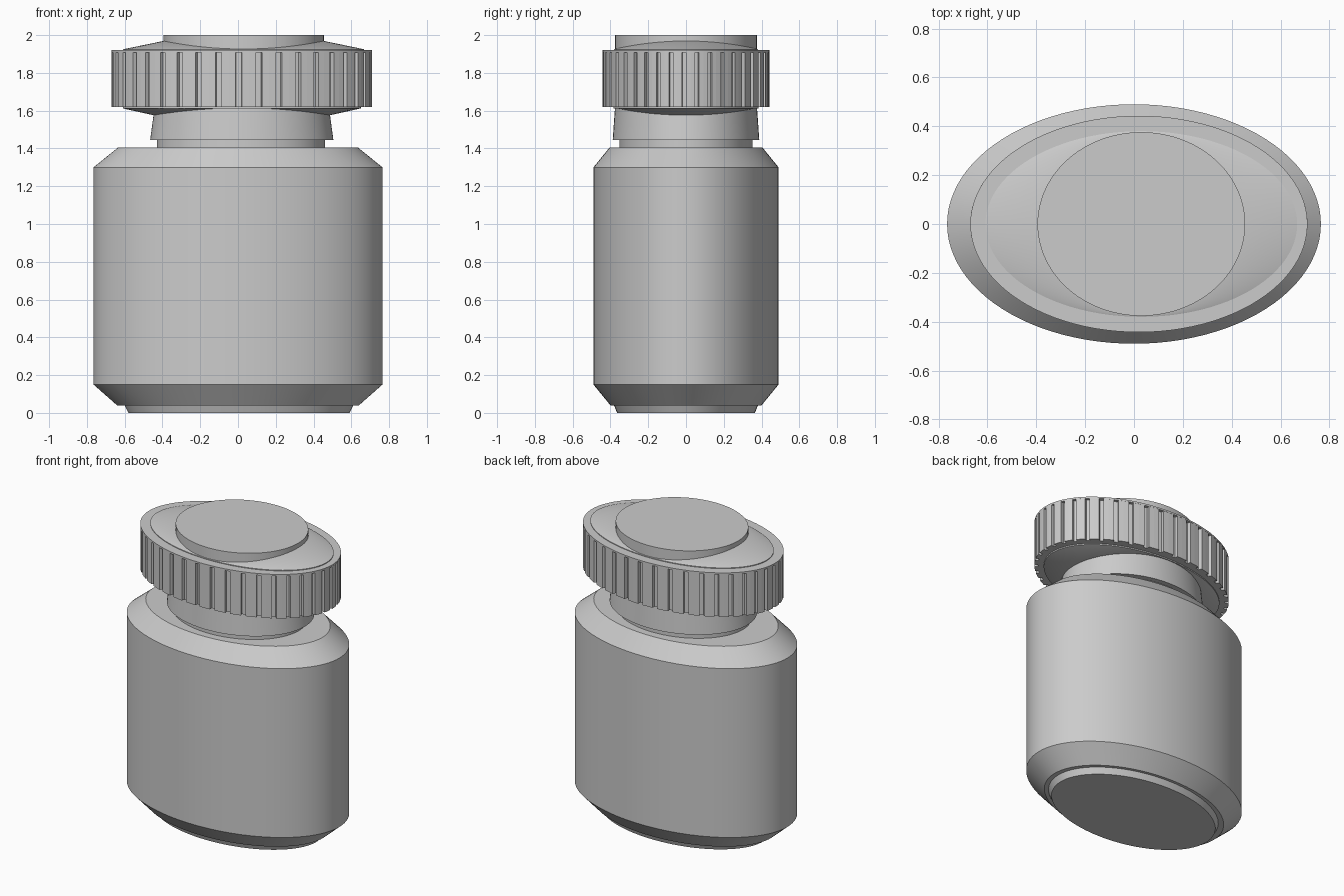
import bpy, bmesh
from math import sin, cos, pi, radians

if "Cube" in bpy.data.objects:
    bpy.data.objects.remove(bpy.data.objects["Cube"])

grey = bpy.data.materials.new("plain grey")
grey.diffuse_color = (0.6, 0.6, 0.6, 1)
grey.use_nodes = True
grey.node_tree.nodes["Principled BSDF"].inputs["Base Color"].default_value = grey.diffuse_color


def finish(name, bm, smooth=True):
    bmesh.ops.recalc_face_normals(bm, faces=bm.faces[:])
    mesh = bpy.data.meshes.new(name)
    bm.to_mesh(mesh)
    bm.free()
    mesh.materials.append(grey)
    ob = bpy.data.objects.new(name, mesh)
    bpy.context.collection.objects.link(ob)
    if smooth:
        bpy.ops.object.select_all(action='DESELECT')
        bpy.context.view_layer.objects.active = ob
        ob.select_set(True)
        bpy.ops.object.shade_smooth_by_angle(angle=radians(30))
    return ob


def loft(name, rings, smooth=True):
    """Join rings of points from bottom to top and close both ends."""
    bm = bmesh.new()
    loops = [[bm.verts.new(p) for p in ring] for ring in rings]
    n = len(loops[0])
    for a, b in zip(loops, loops[1:]):
        for i in range(n):
            j = (i + 1) % n
            bm.faces.new((a[i], a[j], b[j], b[i]))
    bm.faces.new(loops[0][::-1])
    bm.faces.new(loops[-1])
    return finish(name, bm, smooth)


def oval(cx, rx, ry, z, lift=0.0, n=96):
    """Elliptical ring; lift raises it towards the long ends."""
    return [(cx + rx * cos(t), ry * sin(t), z + lift * cos(t) ** 2)
            for t in (2 * pi * i / n for i in range(n))]


def ribbed(cx, rx, ry, z, ribs=40, depth=0.022):
    """Ring with wide ribs and narrow grooves."""
    pts = []
    for k in range(ribs):
        for frac, d in ((0.0, 0), (0.35, 0), (0.7, 0), (0.72, depth), (0.98, depth)):
            t = 2 * pi * (k + frac) / ribs
            pts.append((cx + (rx - d) * cos(t), (ry - d) * sin(t), z))
    return pts


# Jar body with foot and chamfered edges
loft("bottle_foot", [oval(0.005, 0.585, 0.365, 0), oval(0.005, 0.61, 0.385, 0.05)])
loft("bottle_body", [oval(0, 0.64, 0.40, 0.04), oval(0, 0.765, 0.49, 0.15),
                     oval(0, 0.765, 0.49, 1.30), oval(0, 0.635, 0.405, 1.405)])

# Neck and flared collar
loft("neck", [oval(0.015, 0.445, 0.353, 1.39), oval(0.015, 0.445, 0.353, 1.46)])
loft("collar", [oval(0.02, 0.485, 0.388, 1.445), oval(0.02, 0.46, 0.375, 1.63)])

# Cap: ribbed grip, thin lip, saddle-shaped slopes and raised top disc
CX = 0.02
loft("cap_grip", [ribbed(CX, 0.69, 0.442, 1.62), ribbed(CX, 0.69, 0.442, 1.91)], False)
loft("cap_lip", [oval(CX, 0.69, 0.443, 1.908), oval(CX, 0.69, 0.443, 1.92)])
loft("cap_underside", [oval(CX, 0.44, 0.375, 1.615, -0.045),
                       oval(CX, 0.63, 0.385, 1.612), oval(CX, 0.63, 0.385, 1.63)])
loft("cap_slope", [oval(0.03, 0.638, 0.38, 1.91), oval(0.03, 0.638, 0.38, 1.925),
                   oval(0.03, 0.425, 0.375, 1.927, 0.042)])
loft("cap_top", [oval(0.03, 0.425, 0.376, 1.915), oval(0.03, 0.425, 0.376, 2.0)])
